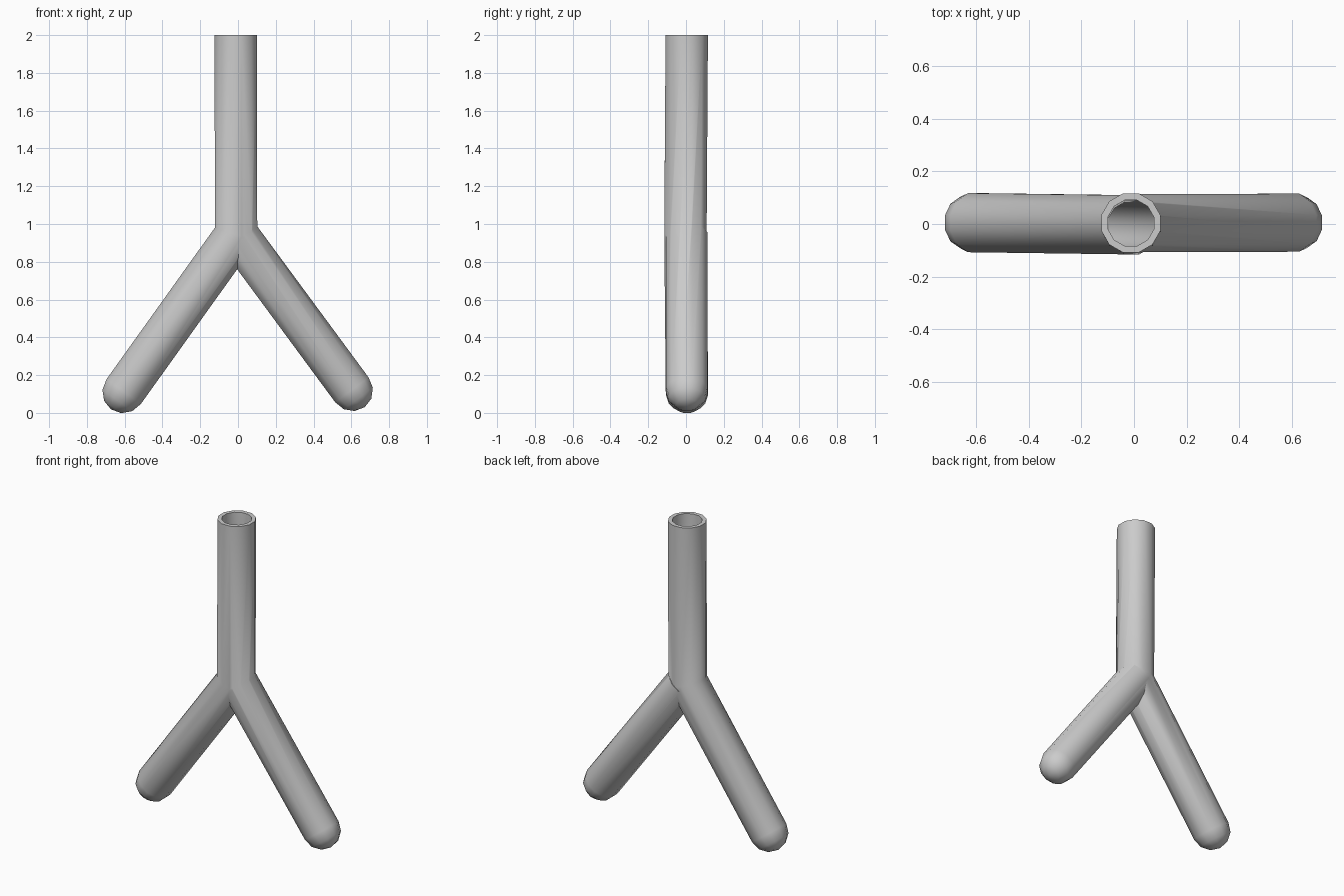
import bpy, bmesh, math
from mathutils import Vector

if "Cube" in bpy.data.objects:
    bpy.data.objects.remove(bpy.data.objects["Cube"])

SIDES = 12
Y = Vector((0, 1, 0))


def tube(name, points, r):
    """Mitred tube along points in the xz plane: flat start, domed end."""
    pts = [Vector(p) for p in points]
    dirs = [(b - a).normalized() for a, b in zip(pts, pts[1:])]
    rings = []                                   # centre, in-plane axis, y radius
    for i, p in enumerate(pts):
        a, b = dirs[max(i - 1, 0)], dirs[min(i, len(dirs) - 1)]
        u = Y.cross((a + b).normalized()).normalized()
        miter = 1 / math.cos(a.angle(b) / 2)
        rings.append((p, u * r * miter, r))
    d = dirs[-1]
    u = Y.cross(d).normalized()
    for deg in (30, 60):                         # dome rings
        t = math.radians(deg)
        rings.append((pts[-1] + d * r * math.sin(t), u * r * math.cos(t), r * math.cos(t)))

    bm = bmesh.new()
    loops = []
    for c, ax, ry in rings:
        loops.append([bm.verts.new(c + ax * math.cos(t) + Y * ry * math.sin(t))
                      for t in (math.tau * (k + 0.5) / SIDES for k in range(SIDES))])
    for lo, hi in zip(loops, loops[1:]):
        for k in range(SIDES):
            n = (k + 1) % SIDES
            bm.faces.new((lo[k], lo[n], hi[n], hi[k]))
    bm.faces.new(loops[0])
    tip = bm.verts.new(pts[-1] + d * r)
    for k in range(SIDES):
        bm.faces.new((loops[-1][k], loops[-1][(k + 1) % SIDES], tip))
    bmesh.ops.recalc_face_normals(bm, faces=bm.faces)
    me = bpy.data.meshes.new(name)
    bm.to_mesh(me)
    bm.free()
    ob = bpy.data.objects.new(name, me)
    bpy.context.collection.objects.link(ob)
    return ob


# stem and left leg are one bent tube, the right leg branches off it
bend, foot_l = (-0.01, -0.003, 0.945), (-0.605, 0.005, 0.113)
pipe = tube("forked_pipe", [(-0.012, 0.004, 2.0), bend, foot_l], 0.116)
branch = tube("right_leg", [(0, 0.003, 0.94), (0.603, 0.005, 0.122)], 0.114)
bore = tube("bore_cutter", [(-0.012, 0.004, 2.1), bend, foot_l], 0.09)

# join the branch, then hollow out the bent tube
bpy.context.view_layer.objects.active = pipe
pipe.select_set(True)
for other, op in ((branch, 'UNION'), (bore, 'DIFFERENCE')):
    mod = pipe.modifiers.new(op.lower(), 'BOOLEAN')
    mod.operation, mod.object, mod.solver = op, other, 'EXACT'
    bpy.ops.object.modifier_apply(modifier=mod.name)
    bpy.data.objects.remove(other)

bpy.ops.object.shade_smooth_by_angle(angle=math.radians(40))
